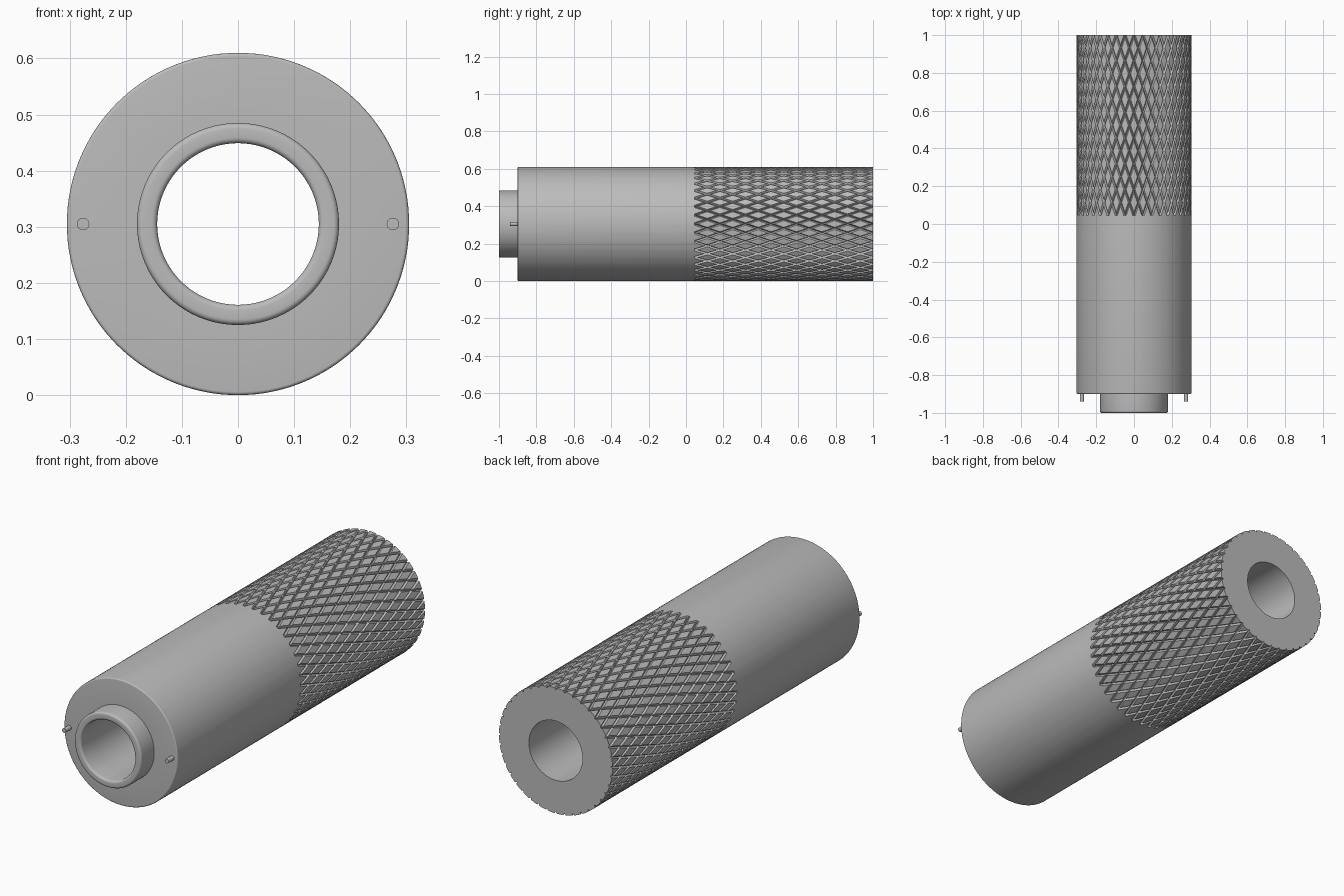
import bpy, bmesh, math

if "Cube" in bpy.data.objects:
    bpy.data.objects.remove(bpy.data.objects["Cube"], do_unlink=True)

R, BORE, COLLAR, CENTRE_Z = 0.305, 0.144, 0.18, 0.305
FACE_Y, GRIP_Y, BACK_Y = -0.9, 0.045, 1.0
TEETH, ROWS, DEPTH, INSET = 40, 14, 0.01, 0.74
STEP = math.pi / TEETH                      # half a tooth, as an angle
RISE = (BACK_Y - GRIP_Y) / ROWS             # half a diamond, along the axis

steel = bpy.data.materials.new("steel grey")
steel.use_nodes = True
steel.diffuse_color = (0.5, 0.5, 0.5, 1)
steel.node_tree.nodes["Principled BSDF"].inputs["Base Color"].default_value = (0.5, 0.5, 0.5, 1)


def point(r, column, y):
    a = column * STEP
    return (r * math.cos(a), y, CENTRE_Z + r * math.sin(a))


def add_face(bm, points):
    bm.faces.new([bm.verts.new(p) for p in points])


def finish(bm, name):
    bmesh.ops.remove_doubles(bm, verts=bm.verts, dist=0.00005)
    bmesh.ops.recalc_face_normals(bm, faces=bm.faces)
    mesh = bpy.data.meshes.new(name)
    bm.to_mesh(mesh)
    bm.free()
    mesh.materials.append(steel)
    obj = bpy.data.objects.new(name, mesh)
    bpy.context.collection.objects.link(obj)
    bpy.ops.object.select_all(action="DESELECT")
    obj.select_set(True)
    bpy.context.view_layer.objects.active = obj
    bpy.ops.object.shade_smooth_by_angle(angle=math.radians(30))
    return obj


def fillet(r, y, size, start):
    """Quarter-round points about (r, y), starting at an angle in degrees."""
    angles = [math.radians(start - 90 * i / 5) for i in range(6)]
    return [(r + size * math.cos(a), y + size * math.sin(a)) for a in angles]


# Columns shared by every turned surface: tooth edges, tooth middle, groove
columns = [h + d for h in range(1, 2 * TEETH, 2) for d in (-INSET, 0, INSET, 1)]


def turn(bm, profile):
    for (r1, y1), (r2, y2) in zip(profile, profile[1:]):
        for i, c in enumerate(columns):
            n = columns[(i + 1) % len(columns)]
            add_face(bm, [point(r1, c, y1), point(r1, n, y1),
                          point(r2, n, y2), point(r2, c, y2)])


# Barrel: smooth front half, front shoulder and bore
bm = bmesh.new()
edge = 0.006
turn(bm, [(R, GRIP_Y)] + fillet(R - edge, FACE_Y + edge, edge, 0) + [(COLLAR, FACE_Y)])
turn(bm, [(BORE, FACE_Y), (BORE, BACK_Y)])

# Knurling: raised diamonds with V grooves between them
for j in range(ROWS + 1):
    y = GRIP_Y + j * RISE
    for h in range(2 * TEETH):
        if h % 2 == j % 2:
            continue
        middle = point(R, h, y)
        for side in (-1, 1):
            tip = point(R, h + side * INSET, y)
            low = point(R - DEPTH, h + side, y)
            for end in (-1, 1):
                if not 0 <= j + end <= ROWS:
                    continue
                peak = point(R, h, y + end * INSET * RISE)
                deep = point(R - DEPTH, h, y + end * RISE)
                add_face(bm, [middle, tip, peak])
                add_face(bm, [tip, low, deep, peak])

# Groove ends against the smooth barrel
for h in range(0, 2 * TEETH, 2):
    add_face(bm, [point(R, h - 1 + INSET, GRIP_Y), point(R, h, GRIP_Y),
                  point(R, h + 1 - INSET, GRIP_Y), point(R - DEPTH, h, GRIP_Y)])

# Back face, notched by the grooves
for i, c in enumerate(columns):
    n = columns[(i + 1) % len(columns)]
    rc, rn = [R - DEPTH if k % 4 == 3 else R for k in (i, i + 1)]
    add_face(bm, [point(BORE, c, BACK_Y), point(BORE, n, BACK_Y),
                  point(rn, n, BACK_Y), point(rc, c, BACK_Y)])
finish(bm, "knurled_barrel")

# Collar: rounded ring standing out of the front shoulder
bm = bmesh.new()
soft = 0.01
turn(bm, [(COLLAR, FACE_Y)] + fillet(COLLAR - soft, soft - 1, soft, 0)
     + fillet(BORE + soft, soft - 1, soft, -90) + [(BORE, FACE_Y)])
finish(bm, "front_collar")

# Locating pins on either side of the collar
for name, side in (("left_pin", 1), ("right_pin", -1)):
    bpy.ops.mesh.primitive_cylinder_add(
        vertices=24, radius=0.011, depth=0.05, rotation=(math.pi / 2, 0, 0),
        location=(side * 0.276, FACE_Y - 0.015, CENTRE_Z))
    pin = bpy.context.object
    pin.name = name
    pin.data.materials.append(steel)
    bpy.ops.object.shade_smooth_by_angle(angle=math.radians(30))
